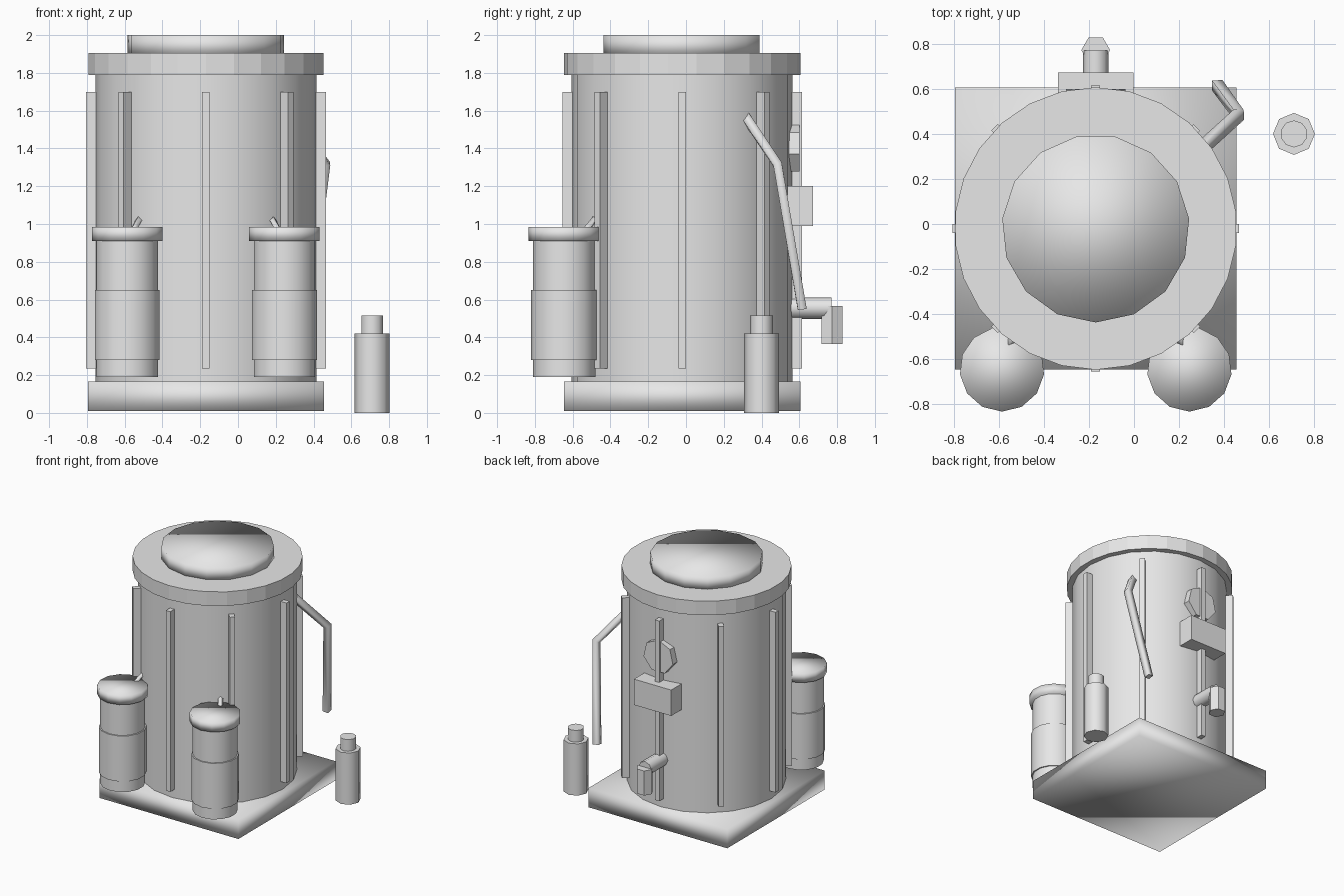
import bpy, bmesh, math
from mathutils import Vector, Matrix

cube = bpy.data.objects.get("Cube")
if cube:
    bpy.data.objects.remove(cube)

grey = bpy.data.materials.new("plain grey")
grey.use_nodes = True
grey.diffuse_color = (0.8, 0.8, 0.8, 1)
grey.node_tree.nodes["Principled BSDF"].inputs["Base Color"].default_value = (0.8, 0.8, 0.8, 1)

CX, CY = -0.17, -0.02      # tank axis


def add(name, bm, smooth=None):
    """smooth: None = flat, 'all' = fully soft, 'angle' = keep sharp edges."""
    bmesh.ops.recalc_face_normals(bm, faces=bm.faces)
    mesh = bpy.data.meshes.new(name)
    if smooth:
        for f in bm.faces:
            f.smooth = True
    if smooth == 'angle':
        for e in bm.edges:
            e.smooth = e.calc_face_angle(0) < math.radians(50)
    bm.to_mesh(mesh)
    bm.free()
    mesh.materials.append(grey)
    ob = bpy.data.objects.new(name, mesh)
    bpy.context.collection.objects.link(ob)
    return ob


def box(name, center, size, angle=0.0, smooth=None):
    bm = bmesh.new()
    m = Matrix.Translation(center) @ Matrix.Rotation(angle, 4, 'Z') @ Matrix.Diagonal((*size, 1))
    bmesh.ops.create_cube(bm, size=1, matrix=m)
    return add(name, bm, smooth)


def rod(name, start, end, radius, sides, smooth='angle', spin=0.0):
    """Closed prism between two points."""
    a, b = Vector(start), Vector(end)
    turn = (b - a).to_track_quat('Z', 'Y').to_matrix().to_4x4()
    bm = bmesh.new()
    bmesh.ops.create_cone(bm, cap_ends=True, segments=sides, radius1=radius, radius2=radius,
                          depth=(b - a).length,
                          matrix=Matrix.Translation((a + b) / 2) @ turn @ Matrix.Rotation(spin, 4, 'Z'))
    return add(name, bm, smooth)


def drum(name, x, y, z0, z1, radius, sides, smooth='angle', spin=0.0):
    return rod(name, (x, y, z0), (x, y, z1), radius, sides, smooth, spin)


def pipe(name, points, radius):
    """Bent bar of square section."""
    curve = bpy.data.curves.new(name, 'CURVE')
    curve.dimensions = '3D'
    curve.bevel_depth = radius
    curve.bevel_resolution = 0
    curve.use_fill_caps = True
    s = curve.splines.new('POLY')
    s.points.add(len(points) - 1)
    for p, co in zip(s.points, points):
        p.co = (*co, 1)
    curve.materials.append(grey)
    ob = bpy.data.objects.new(name, curve)
    bpy.context.collection.objects.link(ob)
    return ob


# base, tank, collar and lid
box("base", (CX, CY, 0.0875), (1.25, 1.25, 0.155), smooth='all')
drum("tank_body", CX, CY, 0.15, 1.8, 0.585, 20)
drum("collar", CX, CY, 1.79, 1.905, 0.627, 26, smooth=None)
drum("lid", CX, CY, 1.89, 2.0, 0.417, 15, smooth='all')

# upright slats around the tank
for i in range(8):
    a = i * math.pi / 4
    r = 0.6
    box(f"slat_{i + 1}", (CX + r * math.cos(a), CY + r * math.sin(a), 0.9675),
        (0.07, 0.04, 1.465), a)

# two canisters at the front, each with a small feed pipe into the tank
for side, word in ((-1, "right"), (1, "left")):
    x, y = CX + side * 0.416, -0.645
    drum(f"{word}_canister", x, y, 0.19, 0.95, 0.166, 14)
    drum(f"{word}_canister_sleeve", x, y, 0.28, 0.65, 0.176, 14)
    drum(f"{word}_canister_cap", x, y, 0.91, 0.985, 0.188, 13, smooth='all')
    pipe(f"{word}_feed_pipe", [(x - side * 0.03, y + 0.11, 0.96),
                               (x - side * 0.06, y + 0.155, 1.02),
                               (x - side * 0.10, y + 0.22, 0.98)], 0.02)

# bent side pipe
pipe("side_pipe", [(0.26, 0.3, 1.59), (0.465, 0.485, 1.315), (0.37, 0.615, 0.55)], 0.033)

# loose bottle beside the base
drum("bottle", 0.71, 0.4, 0.0, 0.42, 0.093, 8)
drum("bottle_cap", 0.71, 0.4, 0.41, 0.515, 0.06, 10)

# back fittings: gauge, control box and tap
rod("gauge", (CX, 0.5, 1.4), (CX, 0.6, 1.4), 0.135, 7, smooth=None)
box("control_box", (CX, 0.605, 1.095), (0.335, 0.135, 0.21))
rod("tap_pipe", (CX, 0.5, 0.555), (CX, 0.77, 0.555), 0.057, 8)
drum("tap_spout", CX, 0.772, 0.365, 0.565, 0.064, 6, spin=math.pi / 6)
